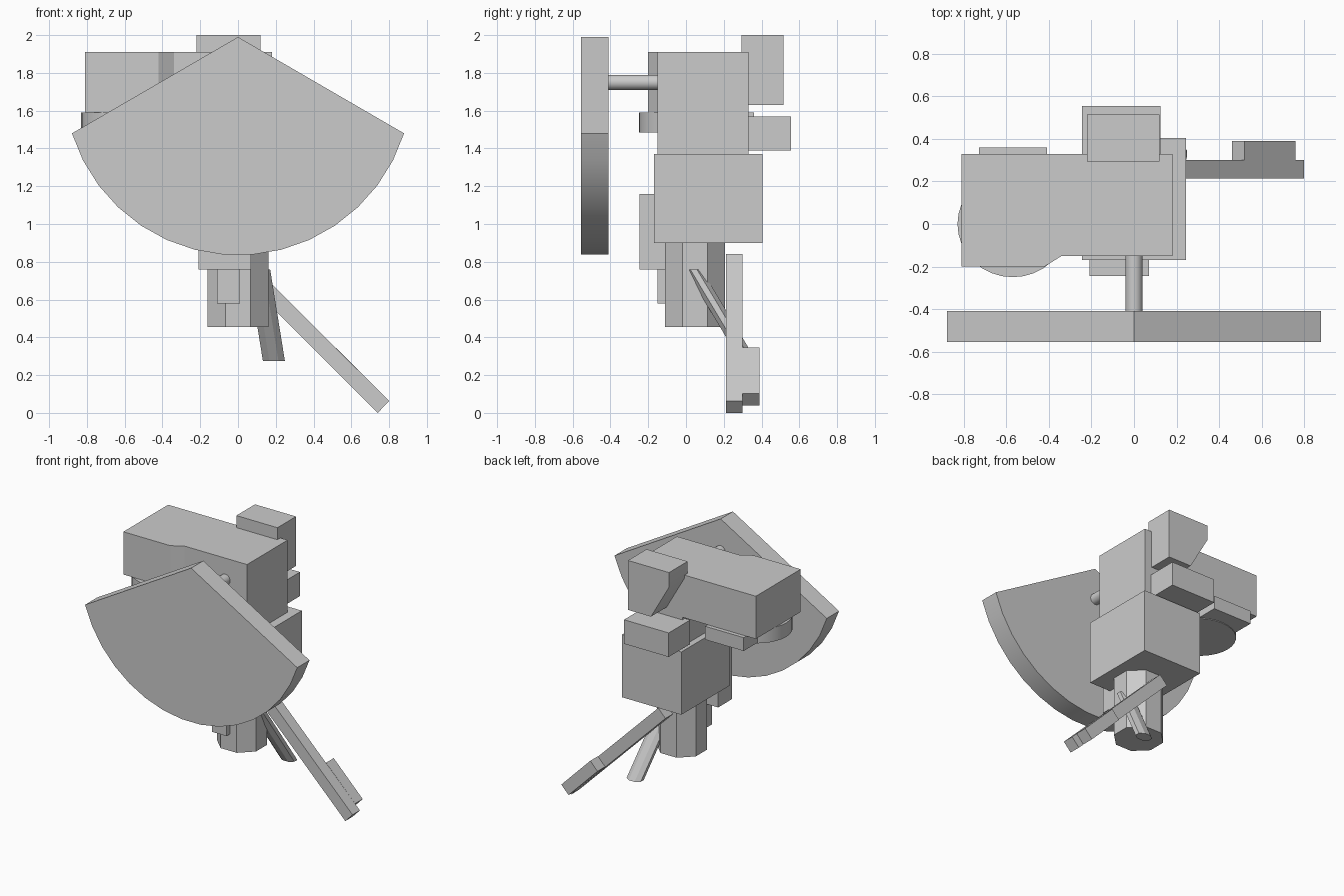
import bpy, bmesh, math
from mathutils import Vector

cube = bpy.data.objects.get("Cube")
if cube:
    bpy.data.objects.remove(cube, do_unlink=True)

grey = bpy.data.materials.new("plain_grey")
grey.use_nodes = True
grey.diffuse_color = (0.6, 0.6, 0.6, 1)
grey.node_tree.nodes["Principled BSDF"].inputs["Base Color"].default_value = (0.6, 0.6, 0.6, 1)


def extrude(name, points, sweep):
    """Extrude a closed 3D outline along a vector."""
    bm = bmesh.new()
    face = bm.faces.new([bm.verts.new(p) for p in points])
    result = bmesh.ops.extrude_face_region(bm, geom=[face], use_keep_orig=True)
    top = [v for v in result["geom"] if isinstance(v, bmesh.types.BMVert)]
    bmesh.ops.translate(bm, verts=top, vec=Vector(sweep))
    bmesh.ops.recalc_face_normals(bm, faces=bm.faces)
    mesh = bpy.data.meshes.new(name)
    bm.to_mesh(mesh)
    bm.free()
    mesh.materials.append(grey)
    obj = bpy.data.objects.new(name, mesh)
    bpy.context.collection.objects.link(obj)
    bpy.ops.object.select_all(action='DESELECT')
    obj.select_set(True)
    bpy.context.view_layer.objects.active = obj
    bpy.ops.object.shade_smooth_by_angle(angle=math.radians(30))
    return obj


def plan(name, pts, z0, z1, shift=(0, 0)):
    """Outline in x, y raised from z0 to z1, optionally leaning."""
    return extrude(name, [(x, y, z0) for x, y in pts], (*shift, z1 - z0))


def elevation(name, pts, y0, y1):
    """Outline in x, z swept from y0 to y1."""
    return extrude(name, [(x, y0, z) for x, z in pts], (0, y1 - y0, 0))


def box(name, x0, x1, y0, y1, z0, z1):
    return plan(name, [(x0, y0), (x1, y0), (x1, y1), (x0, y1)], z0, z1)


def ring(cx, cy, rx, ry, n, turn=0.0):
    return [(cx + rx * math.cos(turn + math.tau * i / n),
             cy + ry * math.sin(turn + math.tau * i / n)) for i in range(n)]


# Fan-shaped front plate and its pin
steps = 15
fan = [(0, 1.99)]
for i in range(steps + 1):
    a = math.radians(-17.5 - 145 * i / steps)
    fan.append((0.922 * math.cos(a), 1.757 + 0.922 * math.sin(a)))
elevation("fan_plate", fan, -0.555, -0.41)
elevation("fan_pin", ring(0, 1.75, 0.04, 0.04, 24), -0.41, -0.1)

# Upper housing: wide arm with a stepped front, and the column below it
plan("upper_arm", [(-0.81, -0.2), (-0.42, -0.2), (-0.34, -0.15),
                   (0.18, -0.15), (0.18, 0.33), (-0.81, 0.33)], 1.59, 1.91)
box("upper_column", -0.2, 0.18, -0.15, 0.33, 1.37, 1.59)

# Disc and strap under the arm
plan("under_disc", ring(-0.57, 0, 0.26, 0.25, 32), 1.485, 1.59)
box("under_strap", -0.73, -0.41, 0, 0.36, 1.49, 1.59)

# Blocks on the back
elevation("rear_top_block", [(0.12, 1.63), (-0.07, 1.63), (-0.22, 1.89),
                             (-0.22, 2.0), (0.12, 2.0)], 0.295, 0.515)
box("rear_middle_block", -0.245, 0.125, 0.3, 0.555, 1.39, 1.57)

# Main base block with front plates and octagonal stem
box("base_block", -0.245, 0.245, -0.17, 0.405, 0.9, 1.37)
box("front_block", -0.21, 0.07, -0.245, -0.08, 0.76, 1.16)
box("front_tab", -0.11, 0.01, -0.15, -0.08, 0.58, 0.8)
plan("octagonal_stem", ring(0, 0.048, 0.175, 0.172, 8, math.pi / 8), 0.455, 0.9)

# Leaning rod
plan("leaning_rod", ring(0.19, 0.33, 0.063, 0.046, 8, math.pi / 8), 0.275, 0.76,
     (-0.078, -0.29))

# Diagonal bar with a thicker pad near its foot
elevation("diagonal_bar", [(0.74, 0.0), (0.80, 0.063), (0.02, 0.84), (-0.04, 0.777)], 0.213, 0.3)
elevation("bar_pad", [(0.70, 0.04), (0.76, 0.103), (0.52, 0.345), (0.46, 0.282)], 0.3, 0.39)
